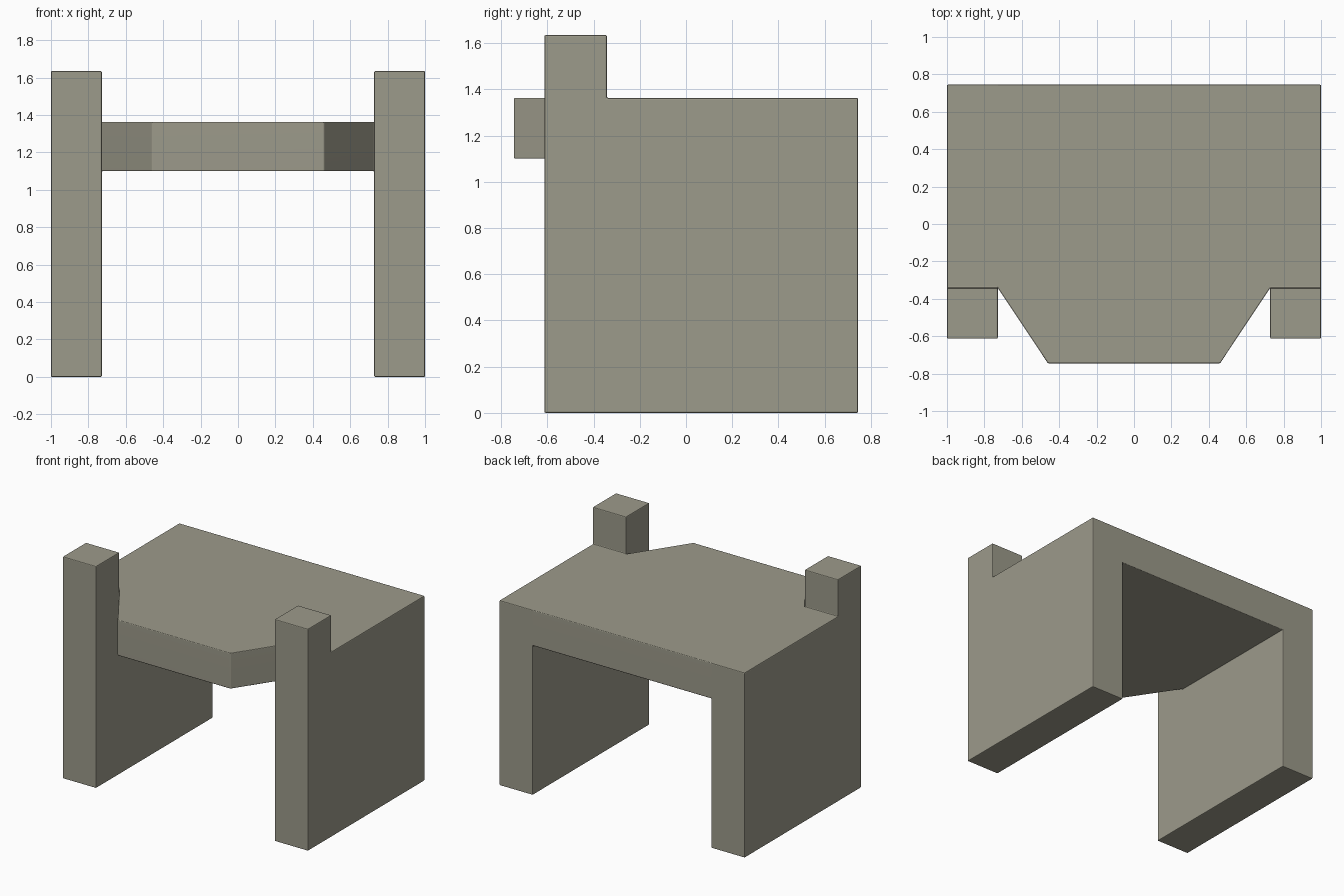
import bpy, bmesh
from math import radians
from mathutils import Vector

if "Cube" in bpy.data.objects:
    bpy.data.objects.remove(bpy.data.objects["Cube"])


def prism(name, outline, direction):
    """Extrude a closed flat outline along a direction."""
    bm = bmesh.new()
    face = bm.faces.new([bm.verts.new(p) for p in outline])
    res = bmesh.ops.extrude_face_region(bm, geom=[face], use_keep_orig=True)
    verts = [v for v in res["geom"] if isinstance(v, bmesh.types.BMVert)]
    bmesh.ops.translate(bm, verts=verts, vec=Vector(direction))
    bmesh.ops.recalc_face_normals(bm, faces=bm.faces)
    mesh = bpy.data.meshes.new(name)
    bm.to_mesh(mesh)
    bm.free()
    mesh.materials.append(stone)
    obj = bpy.data.objects.new(name, mesh)
    bpy.context.collection.objects.link(obj)
    return obj


stone = bpy.data.materials.new("warm_grey")
stone.diffuse_color = (0.335, 0.325, 0.257, 1)
stone.use_nodes = True
stone.node_tree.nodes["Principled BSDF"].inputs["Base Color"].default_value = stone.diffuse_color

HALF, INNER = 1.0, 0.728
FRONT, BACK = -0.613, 0.745
POST_BACK = -0.342
UNDER, TOP, POST_TOP = 1.10, 1.363, 1.635

# seat slab between the walls, tapering forward
half_seat = [(INNER, BACK), (INNER, POST_BACK), (0.46, -0.745)]
outline = half_seat + [(-x, y) for x, y in reversed(half_seat)]
chair = prism("chair_seat_and_sides", [(x, y, UNDER) for x, y in outline],
              (0, 0, TOP - UNDER))

# side walls, each with a raised front post, merged into the seat
side = [(FRONT, 0), (BACK, 0), (BACK, TOP), (POST_BACK, TOP),
        (POST_BACK, POST_TOP), (FRONT, POST_TOP)]
for name, x in (("left_side", -HALF), ("right_side", INNER)):
    wall = prism(name, [(x, y, z) for y, z in side], (HALF - INNER, 0, 0))
    wall.hide_render = True
    wall.hide_set(True)
    union = chair.modifiers.new("join_" + name, 'BOOLEAN')
    union.operation = 'UNION'
    union.solver = 'EXACT'
    union.object = wall

# slightly softened edges
bevel = chair.modifiers.new("soft_edges", 'BEVEL')
bevel.width = 0.006
bevel.segments = 2
bevel.limit_method = 'ANGLE'
bevel.angle_limit = radians(30)
bevel.use_clamp_overlap = False
chair.data.shade_smooth()
normals = chair.modifiers.new("flat_faces", 'WEIGHTED_NORMAL')
normals.keep_sharp = True
